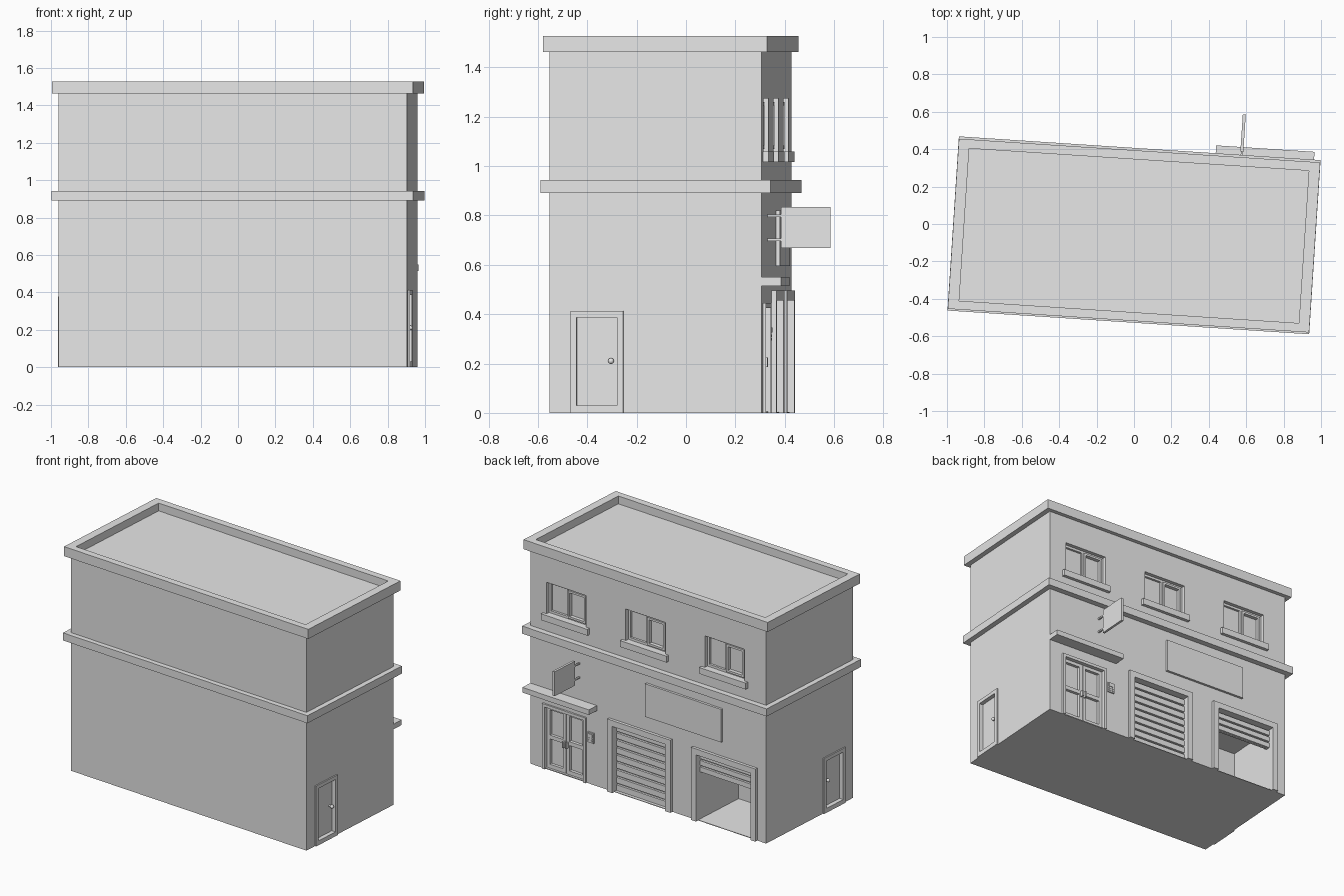
import bpy, bmesh, math
from mathutils import Matrix, Vector

cube = bpy.data.objects.get("Cube")
if cube:
    bpy.data.objects.remove(cube, do_unlink=True)

grey = bpy.data.materials.new("plain_grey")
grey.use_nodes = True
grey.diffuse_color = (0.8, 0.8, 0.8, 1)
grey.node_tree.nodes["Principled BSDF"].inputs["Base Color"].default_value = (0.8, 0.8, 0.8, 1)

# The whole building is turned slightly on its plot
PLACE = Matrix.Translation((0, -0.063, 0)) @ Matrix.Rotation(math.radians(-3.75), 4, 'Z')
A, B = 0.934, 0.43      # half width and half depth of the walls


def add_object(name, bm):
    mesh = bpy.data.meshes.new(name)
    bm.to_mesh(mesh)
    bm.free()
    mesh.materials.append(grey)
    ob = bpy.data.objects.new(name, mesh)
    bpy.context.collection.objects.link(ob)
    ob.matrix_world = PLACE
    return ob


def boxes(name, *ranges):
    """One object from boxes given as (x0, x1, y0, y1, z0, z1)."""
    bm = bmesh.new()
    for x0, x1, y0, y1, z0, z1 in ranges:
        size = Matrix.Diagonal((abs(x1 - x0), abs(y1 - y0), abs(z1 - z0), 1))
        mid = Vector((x0 + x1, y0 + y1, z0 + z1)) / 2
        bmesh.ops.create_cube(bm, size=1, matrix=Matrix.Translation(mid) @ size)
    return add_object(name, bm)


def cut(ob, *ranges):
    cutter = boxes("cutter", *ranges)
    cutter.hide_render = True
    mod = ob.modifiers.new("cut", 'BOOLEAN')
    mod.operation, mod.solver, mod.object = 'DIFFERENCE', 'EXACT', cutter
    bpy.context.view_layer.objects.active = ob
    bpy.ops.object.modifier_apply(modifier=mod.name)
    bpy.data.objects.remove(cutter, do_unlink=True)


def portal(x0, x1, y0, y1, z0, z1, w):
    """Two posts and a header."""
    return [(x0, x0 + w, y0, y1, z0, z1), (x1 - w, x1, y0, y1, z0, z1),
            (x0 + w, x1 - w, y0, y1, z1 - w, z1)]


# Layout of the openings
WINDOWS = (0.65, 0.022, -0.605)
HALF_WIN = 0.157
DOOR = (0.49, 0.835)
GARAGES = {"closed_garage": (-0.19, 0.31, 0.0), "open_garage": (-0.865, -0.355, 0.32)}
SIDE_DOORS = {"left": (1, 0.412), "right": (-1, 0.378)}
D0, D1 = -0.345, -0.13

# Walls with recesses
walls = boxes("walls", (-A, A, -B, B, 0, 1.47))
holes = [(c - HALF_WIN, c + HALF_WIN, B - 0.04, B + 0.1, 1.06, 1.275) for c in WINDOWS]
holes.append((DOOR[0] + 0.02, DOOR[1] - 0.02, B - 0.035, B + 0.1, 0.006, 0.425))
for x0, x1, gap in GARAGES.values():
    depth = 0.4 if gap else 0.045
    holes.append((x0 + 0.04, x1 - 0.04, B - depth, B + 0.1, 0.004, 0.455))
for s, top in SIDE_DOORS.values():
    holes.append((s * (A - 0.02), s * (A + 0.1), D0 + 0.025, D1 - 0.025, 0.03, top - 0.024))
cut(walls, *holes)

# Roof parapet and the band between floors
parapet = boxes("roof_parapet", (-0.968, 0.968, -0.4545, 0.4565, 1.463, 1.528))
cut(parapet, (-0.91, 0.91, -0.408, 0.408, 1.475, 1.6))
boxes("floor_band", (-0.969, 0.969, -0.464, 0.469, 0.891, 0.943))

# Upper windows with sills
for i, c in enumerate(WINDOWS, 1):
    l, r = c - HALF_WIN, c + HALF_WIN
    y0, y1 = B - 0.042, B - 0.025
    boxes(f"window_frame_{i}", *portal(l, r, y0, y1, 1.06, 1.275, 0.016),
          (l, r, y0, y1, 1.06, 1.076), (c - 0.012, c + 0.012, y0, y1, 1.07, 1.27))
    boxes(f"window_sash_{i}", *portal(l + 0.016, c, y0, B - 0.015, 1.07, 1.26, 0.014),
          (l + 0.016, c, y0, B - 0.015, 1.07, 1.084))
    boxes(f"window_sill_{i}", (c - 0.184, c + 0.184, B - 0.04, B + 0.022, 1.017, 1.06))

# Glazed entrance door: frame, two leaves with a middle rail, handles
d0, d1 = DOOR
mid = (d0 + d1) / 2
boxes("entrance_frame", *portal(d0, d1, B - 0.03, B + 0.012, 0, 0.445, 0.02))
leaves = []
for l, r in ((d0 + 0.02, mid - 0.002), (mid + 0.002, d1 - 0.02)):
    leaves += portal(l, r, B - 0.037, B - 0.015, 0.006, 0.425, 0.022)
    leaves += [(l, r, B - 0.037, B - 0.015, z, z + 0.026) for z in (0.006, 0.205)]
boxes("entrance_leaves", *leaves)
boxes("entrance_handles", *[(mid + s * 0.012 - 0.005, mid + s * 0.012 + 0.005,
                             B - 0.02, B + 0.008, 0.185, 0.225) for s in (-1, 1)])
boxes("intercom", (0.427, 0.477, B - 0.01, B + 0.008, 0.285, 0.355),
      (0.435, 0.469, B, B + 0.012, 0.325, 0.347),
      *[(x, x + 0.01, B, B + 0.012, z, z + 0.01)
        for x in (0.436, 0.458) for z in (0.293, 0.308)])

# Canopy over the entrance
boxes("canopy", (0.407, A, B - 0.01, 0.511, 0.515, 0.55))

# Garage doors with roller shutters
for name, (x0, x1, gap) in GARAGES.items():
    boxes(name + "_frame", *portal(x0, x1, B - 0.03, B + 0.02, 0, 0.495, 0.04))
    l, r = x0 + 0.035, x1 - 0.035
    slats = [(l, r, B - 0.05, B - 0.035, gap + 0.004, 0.458)]
    count = 3 if gap else 9
    step = (0.455 - gap) / count
    for k in range(count):
        z = gap + k * step
        slats.append((l, r, B - 0.04, B - 0.02, z + 0.005, z + step - 0.007))
    boxes(name + "_shutter", *slats)

# Wall sign and hanging sign, both blank
boxes("wall_sign", (-0.59, 0.012, B - 0.01, B + 0.016, 0.595, 0.82))
boxes("hanging_sign", (0.538, 0.554, 0.486, 0.686, 0.668, 0.835))
boxes("hanging_sign_brackets", *[(0.541, 0.551, B - 0.01, 0.49, z, z + 0.01)
                                 for z in (0.697, 0.793)])

# Side doors with knobs
for side, (s, top) in SIDE_DOORS.items():
    a, b = s * (A - 0.01), s * (A + 0.009)
    w = 0.025
    boxes(side + "_side_door_frame", (a, b, D0, D0 + w, 0, top), (a, b, D1 - w, D1, 0, top),
          (a, b, D0 + w, D1 - w, top - w, top), (a, b, D0 + w, D1 - w, 0, 0.03))
    bm = bmesh.new()
    spot = Vector((s * (A + 0.002), -0.18, 0.21))
    bmesh.ops.create_uvsphere(bm, u_segments=16, v_segments=10, radius=0.012,
                              matrix=Matrix.Translation(spot))
    stem = Matrix.Translation(spot - Vector((s * 0.012, 0, 0))) @ Matrix.Rotation(math.pi / 2, 4, 'Y')
    bmesh.ops.create_cone(bm, cap_ends=True, segments=12, radius1=0.006, radius2=0.006,
                          depth=0.024, matrix=stem)
    for f in bm.faces:
        f.smooth = len(f.verts) < 5
    add_object(side + "_side_door_knob", bm)
